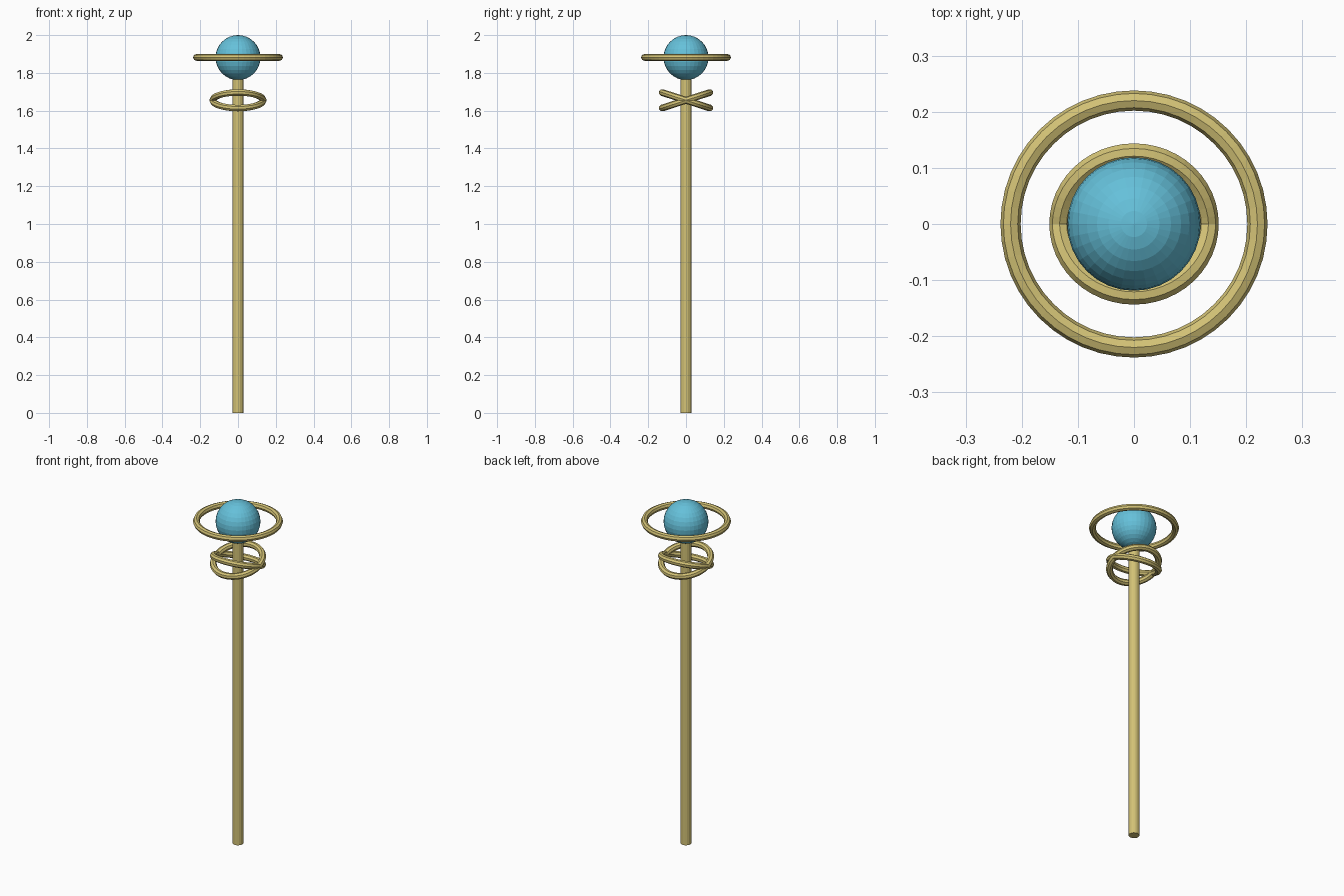
import bpy
import math

if "Cube" in bpy.data.objects:
    bpy.data.objects.remove(bpy.data.objects["Cube"])


def material(name, rgb):
    m = bpy.data.materials.new(name)
    m.diffuse_color = (*rgb, 1)
    m.use_nodes = True
    m.node_tree.nodes["Principled BSDF"].inputs["Base Color"].default_value = m.diffuse_color
    return m


gold = material("pale_gold", (0.65, 0.54, 0.18))
blue = material("sky_blue", (0.13, 0.53, 0.70))


def finish(name, mat):
    ob = bpy.context.object
    ob.name = name
    ob.data.materials.append(mat)
    return ob


def ring(name, z, major, minor, tilt=0.0):
    bpy.ops.mesh.primitive_torus_add(
        major_segments=48, minor_segments=8, major_radius=major,
        minor_radius=minor, location=(0, 0, z),
        rotation=(math.radians(tilt), 0, 0))
    return finish(name, gold)


# Long shaft, running up into the orb
SHAFT_TOP = 1.79
bpy.ops.mesh.primitive_cylinder_add(
    vertices=16, radius=0.029, depth=SHAFT_TOP, location=(0, 0, SHAFT_TOP / 2))
finish("shaft", gold)

# Faceted orb at the tip
bpy.ops.mesh.primitive_uv_sphere_add(
    segments=32, ring_count=16, radius=0.119, location=(0, 0, 1.881))
finish("orb", blue)

# Level halo around the orb
ring("halo_ring", 1.882, 0.220, 0.018)

# Two crossed rings below the orb
for side, tilt in (("front", 18), ("back", -18)):
    ring("crossed_ring_" + side, 1.655, 0.133, 0.018, tilt)
